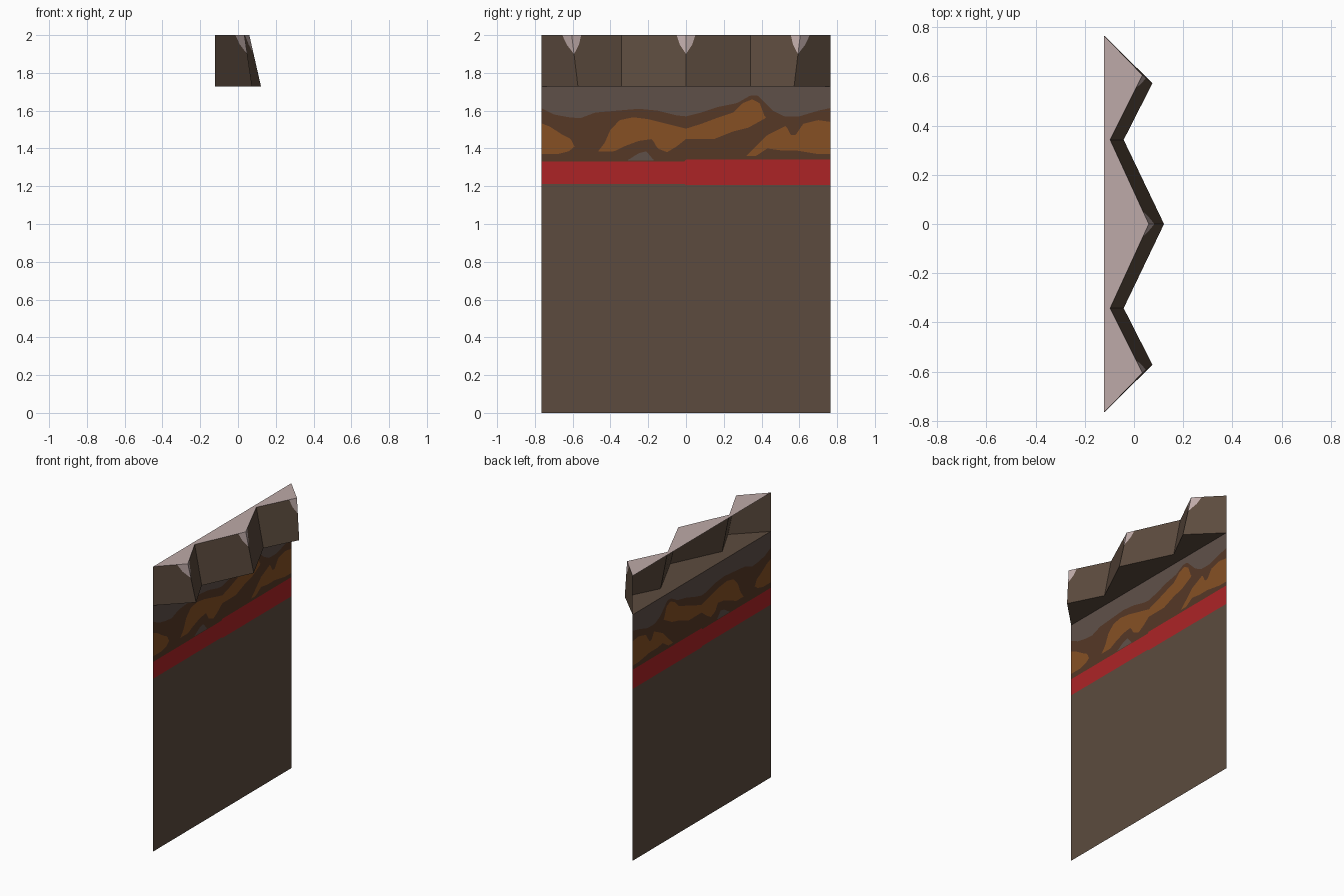
import bpy, bmesh
from mathutils import Vector

if "Cube" in bpy.data.objects:
    bpy.data.objects.remove(bpy.data.objects["Cube"])

XB, W, ZC = -0.122, 0.766, 1.727   # back plane, half width, underside of the cap


def material(name, rgb):
    m = bpy.data.materials.new(name)
    lin = [((c / 255 + 0.055) / 1.055) ** 2.4 for c in rgb]
    m.diffuse_color = (*lin, 1)
    m.use_nodes = True
    m.node_tree.nodes["Principled BSDF"].inputs["Base Color"].default_value = m.diffuse_color
    return m


MATS = [material("brown stone", (92, 75, 62)), material("red stripe", (172, 36, 38)),
        material("dark brown stain", (86, 56, 38)), material("orange stain", (134, 80, 36)),
        material("grey brown stone", (95, 80, 73)), material("pale pink stone", (190, 170, 168))]
STONE, RED, STAIN, ORANGE, GREY, PALE = range(6)


def finish(bm, name):
    me = bpy.data.meshes.new(name)
    bm.to_mesh(me)
    bm.free()
    for m in MATS:
        me.materials.append(m)
    ob = bpy.data.objects.new(name, me)
    bpy.context.collection.objects.link(ob)


def interp(pts, y):
    """Height of a (y, z) profile at y; None outside its range."""
    for (a, za), (b, zb) in zip(pts, pts[1:]):
        if a <= y <= b:
            return za + (zb - za) * (y - a) / (b - a)
    return None


# Painted stain outlines on the panel
STAIN_TOP = [(-.77, 1.615), (-.7, 1.58), (-.62, 1.565), (-.56, 1.56), (-.48, 1.59), (-.25, 1.61),
             (-.15, 1.6), (-.05, 1.575), (0, 1.57), (.08, 1.59), (.17, 1.62), (.27, 1.64),
             (.34, 1.68), (.38, 1.68), (.42, 1.64), (.46, 1.6), (.52, 1.57), (.6, 1.57),
             (.7, 1.6), (.77, 1.615)]
# Each blob: (lower outline, upper outline, material)
LEFT = ([(-.77, 1.37), (-.68, 1.37), (-.62, 1.385), (-.59, 1.41)],
        [(-.77, 1.535), (-.72, 1.515), (-.65, 1.47), (-.61, 1.45), (-.59, 1.41)], ORANGE)
SPOT = ([(-.31, 1.336), (-.17, 1.336)],
        [(-.31, 1.337), (-.25, 1.375), (-.21, 1.385), (-.17, 1.337)], GREY)
RIGHT = ([(.32, 1.36), (.37, 1.36), (.43, 1.4), (.5, 1.39), (.58, 1.39), (.7, 1.37), (.77, 1.37)],
         [(.32, 1.36), (.38, 1.42), (.43, 1.47), (.5, 1.505), (.53, 1.52), (.555, 1.47),
          (.58, 1.47), (.62, 1.53), (.7, 1.55), (.77, 1.54)], ORANGE)
MIDDLE = ([(-.465, 1.385), (-.38, 1.385), (-.33, 1.41), (-.25, 1.44), (-.18, 1.45), (-.15, 1.4),
           (-.1, 1.38), (-.05, 1.41), (0, 1.45), (.15, 1.45), (.25, 1.49), (.33, 1.51), (.42, 1.56)],
          [(-.465, 1.385), (-.43, 1.43), (-.4, 1.5), (-.35, 1.55), (-.28, 1.565), (-.2, 1.555),
           (-.1, 1.53), (0, 1.505), (.08, 1.53), (.16, 1.56), (.25, 1.59), (.3, 1.64),
           (.35, 1.66), (.39, 1.64), (.42, 1.56)], ORANGE)


def column(y):
    """Layer boundaries from bottom to top at y, and the two blob materials."""
    red = 1.331 if y < 0 else 1.341
    zs, mats = [0, 1.213 if y < 0 else 1.206, red], []
    for group in ((LEFT, SPOT, RIGHT), (MIDDLE,)):
        lo = hi = zs[-1]
        mat = ORANGE
        for low, high, m in group:
            if interp(low, y) is not None:
                lo, hi, mat = interp(low, y), interp(high, y), m
        zs += [max(lo, zs[-1]), max(hi, lo, zs[-1])]
        mats.append(mat)
    return zs + [interp(STAIN_TOP, y), ZC], mats


# Flat wall panel, one sheet made of painted layers
bm = bmesh.new()
N = 192
for i in range(N):
    ya, yb = (-W + 2 * W * k / N for k in (i, i + 1))
    za, (low_mat, mid_mat) = column((ya + yb) / 2 - .003)
    zb, _ = column((ya + yb) / 2 + .003)
    za, zb = column(ya)[0], column(yb)[0]
    _, (low_mat, mid_mat) = column((ya + yb) / 2)
    layers = [STONE, RED, STAIN, low_mat, STAIN, mid_mat, STAIN, GREY]
    # a blob ending in this column collapses to nothing rather than to the red stripe
    for lo in (3, 5):
        ha, hb = za[lo + 1] - za[lo], zb[lo + 1] - zb[lo]
        if ha < 1e-5 < hb:
            za[lo] = za[lo + 1] = (zb[lo] + zb[lo + 1]) / 2
        elif hb < 1e-5 < ha:
            zb[lo] = zb[lo + 1] = (za[lo] + za[lo + 1]) / 2
    for z in (za, zb):
        for k in range(1, len(z)):
            z[k] = max(z[k], z[k - 1])
    for k, mat in enumerate(layers):
        quad = [(ya, za[k]), (yb, zb[k]), (yb, zb[k + 1]), (ya, za[k + 1])]
        pts = [p for j, p in enumerate(quad)
               if abs(p[0] - quad[j - 1][0]) + abs(p[1] - quad[j - 1][1]) > 1e-5]
        if len(pts) > 2:
            f = bm.faces.new([bm.verts.new((XB, *p)) for p in pts])
            f.material_index = mat
bmesh.ops.remove_doubles(bm, verts=bm.verts, dist=1e-5)
finish(bm, "wall_panel")

# Zigzag stone cap, open at the back: (y, x at the bottom, y at top, x at top)
half = [(W, XB, W, XB), (.572, .075, .605, .034), (.342, -.042, .342, -.097)]
outline = half + [(0, .122, 0, .06)] + [(-a, b, -c, d) for a, b, c, d in reversed(half)]
bottom = [Vector((x, y, ZC)) for y, x, _, _ in outline]
top = [Vector((x, y, 2)) for _, _, y, x in outline]
bm = bmesh.new()


def face(points, mat, facing):
    f = bm.faces.new([bm.verts.new(p) for p in points])
    f.material_index = mat
    f.normal_update()
    if f.normal.dot(Vector(facing)) < 0:
        f.normal_flip()


face(top, PALE, (0, 0, 1))
face(bottom, STONE, (0, 0, -1))
for i in range(6):
    # every side face runs from a projecting tip to its neighbour
    t, n = (i, i + 1) if i % 2 else (i + 1, i)
    edge = top[n] - top[t]
    across = edge * (.05 / abs(edge.y))
    down = (bottom[t] - top[t]) * .37
    chip = [top[t] + down, top[t] + across * .65 + down * .5, top[t] + across]
    face([bottom[t]] + chip + [top[n], bottom[n]], STONE, (1, 0, 0))
    face([top[t]] + chip, PALE, (1, 0, 0))     # worn pale corner
bmesh.ops.remove_doubles(bm, verts=bm.verts, dist=1e-5)
finish(bm, "zigzag_cap")
